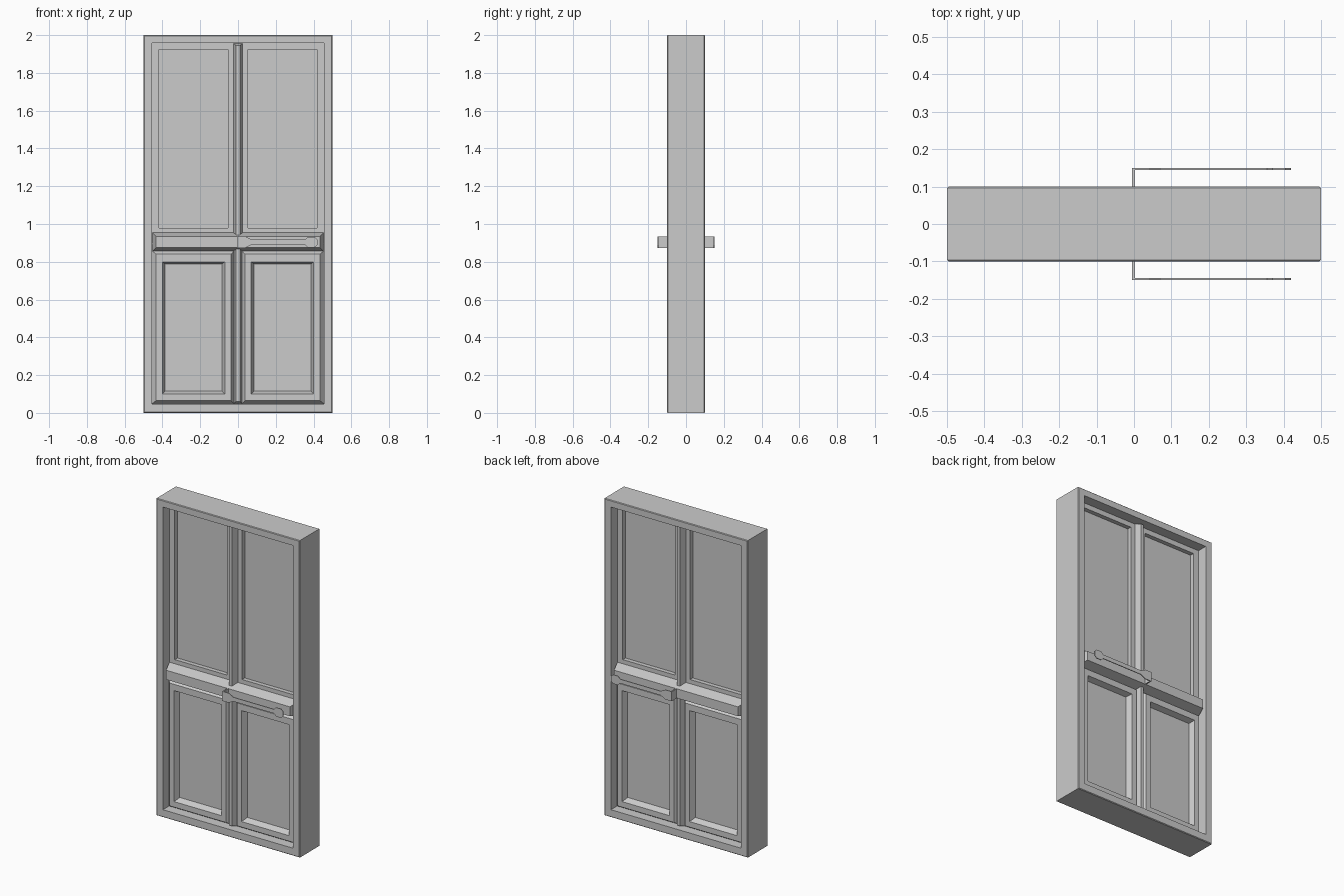
import bpy, bmesh

if "Cube" in bpy.data.objects:
    bpy.data.objects.remove(bpy.data.objects["Cube"])


def finish(name, bm, axes):
    me = bpy.data.meshes.new(name)
    bm.to_mesh(me)
    bm.free()
    ob = bpy.data.objects.new(name, me)
    bpy.context.collection.objects.link(ob)
    m = ob.modifiers.new("mirror", 'MIRROR')
    m.use_axis = axes
    m.use_clip = False
    return ob


def rect_loft(name, rings, cap=True, axes=(False, True, False)):
    """Join nested rectangles (x0, x1, z0, z1, y), outside to inside."""
    bm = bmesh.new()
    loops = []
    for x0, x1, z0, z1, y in rings:
        loops.append([bm.verts.new((x, y, z)) for x, z in
                      ((x0, z0), (x1, z0), (x1, z1), (x0, z1))])
    for a, b in zip(loops, loops[1:]):
        for i in range(4):
            j = (i + 1) % 4
            bm.faces.new((a[i], a[j], b[j], b[i]))
    if cap:
        bm.faces.new(loops[-1])
    return finish(name, bm, axes)


# Outer frame with slightly eased front edges
rect_loft("outer_frame", [
    (-.5, .5, 0, 2, 0), (-.5, .5, 0, 2, -.096), (-.496, .496, .004, 1.996, -.1),
    (-.454, .454, .048, 1.957, -.1), (-.454, .454, .048, 1.957, -.03)], cap=False)

both = (True, True, False)

# Upper panes: flat sash stepping back to the pane
rect_loft("upper_pane", [
    (0, .456, .90, 1.959, -.035), (.053, .417, .98, 1.925, -.035),
    (.053, .417, .98, 1.925, -.008)], axes=both)

# Lower panels: bevelled border with sunken centre
rect_loft("lower_panel", [
    (.0, .456, .046, .90, -.03), (.022, .454, .049, .857, -.04),
    (.037, .433, .065, .84, -.065), (.07, .40, .10, .80, -.065),
    (.086, .386, .117, .788, -.03)], axes=both)

# Horizontal rail with sloped sides
rect_loft("middle_rail", [
    (-.454, .454, .855, .955, -.032), (-.433, .433, .875, .934, -.1)])

# Central mullions above and below the rail
for name, z0, z1 in (("upper_mullion", .93, 1.957), ("lower_mullion", .048, .88)):
    rect_loft(name, [(-.025, .025, z0, z1, -.03), (-.01, .01, z0 + .012, z1 - .012, -.075)])

# Handles: flat shaped lever on a short bracket, front and back
half = [(-.005, .03), (.04, .03), (.072, .013), (.355, .013),
        (.37, .028), (.405, .028), (.42, .014)]
zc = .904
bm = bmesh.new()
outline = [(x, zc - h) for x, h in half] + [(x, zc + h) for x, h in reversed(half)]
face = bm.faces.new([bm.verts.new((x, -.15, z)) for x, z in outline])
ext = bmesh.ops.extrude_face_region(bm, geom=[face], use_keep_orig=True)
bmesh.ops.translate(bm, vec=(0, .005, 0),
                    verts=[v for v in ext["geom"] if isinstance(v, bmesh.types.BMVert)])
bmesh.ops.recalc_face_normals(bm, faces=bm.faces)
finish("lever_handle", bm, (False, True, False))
rect_loft("handle_bracket", [
    (-.005, .003, zc - .03, zc + .03, -.098), (-.005, .003, zc - .03, zc + .03, -.146)])
